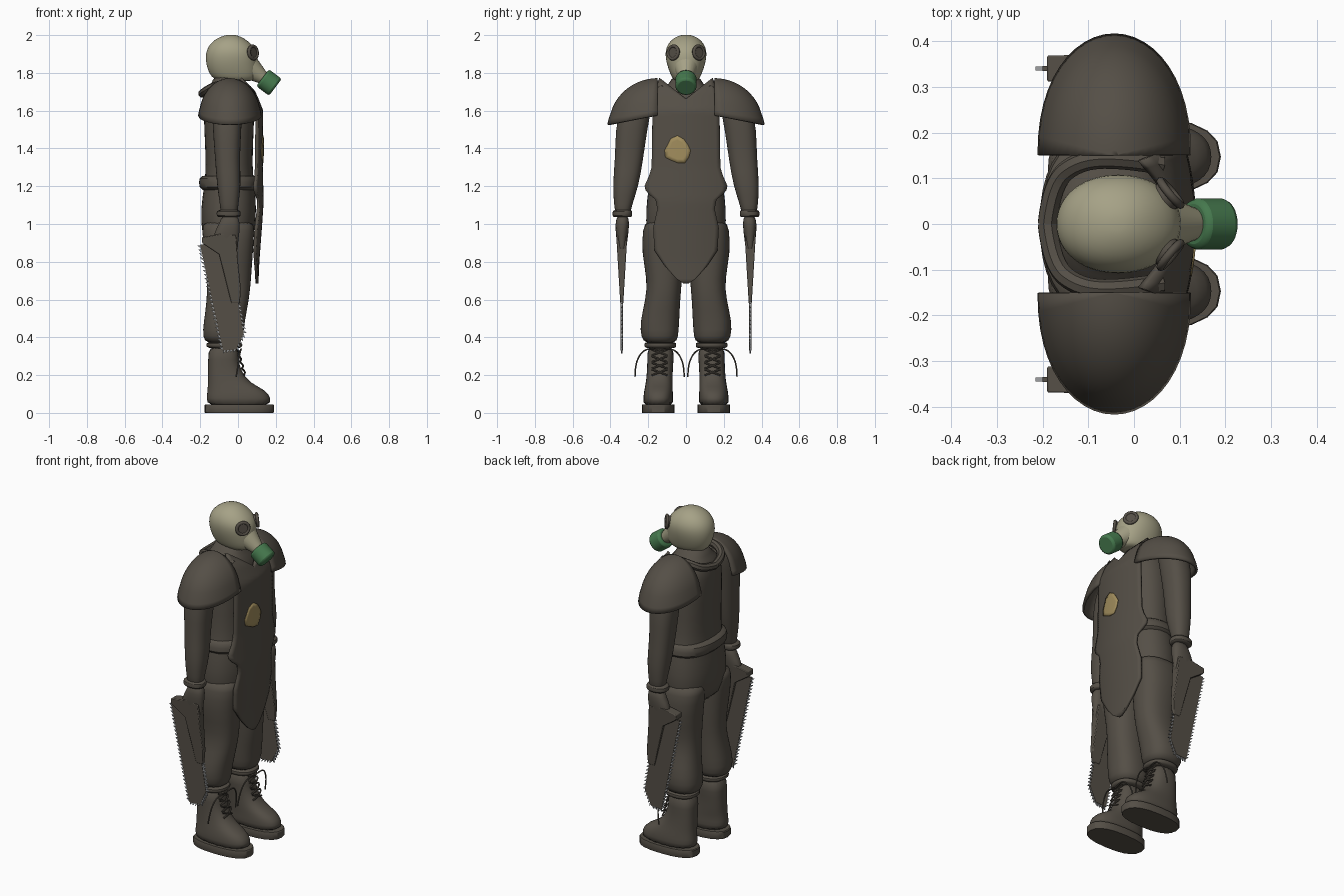
import bpy, bmesh, math
from mathutils import Vector

cube = bpy.data.objects.get("Cube")
if cube:
    bpy.data.objects.remove(cube, do_unlink=True)


def material(name, r, g, b):
    m = bpy.data.materials.new(name)
    m.use_nodes = True
    m.diffuse_color = (r, g, b, 1)
    shader = m.node_tree.nodes["Principled BSDF"]
    shader.inputs["Base Color"].default_value = (r, g, b, 1)
    shader.inputs["Roughness"].default_value = 0.8
    return m


CLOTH = material("dark cloth", .09, .078, .062)
BONE = material("pale rubber", .38, .36, .24)
GREEN = material("canister green", .06, .19, .075)
TAN = material("tan patch", .36, .27, .11)
STEEL = material("steel", .35, .36, .37)


def finish(obj, name, mat, mirror=False, subsurf=0, solid=0, bevel=0, angle=40):
    """Name, colour, shade and add the modifiers for one part."""
    obj.name = name
    obj.data.materials.clear()
    obj.data.materials.append(mat)
    bpy.ops.object.select_all(action='DESELECT')
    obj.select_set(True)
    bpy.context.view_layer.objects.active = obj
    bpy.ops.object.transform_apply(location=True, rotation=True, scale=True)
    bpy.ops.object.shade_smooth_by_angle(angle=math.radians(angle))
    if solid:
        m = obj.modifiers.new("thickness", 'SOLIDIFY')
        m.thickness = solid
        m.offset = 0
    if bevel:
        m = obj.modifiers.new("bevel", 'BEVEL')
        m.width = bevel
        m.segments = 2
    if subsurf:
        obj.modifiers.new("smooth", 'SUBSURF').levels = subsurf
        obj.modifiers["smooth"].render_levels = subsurf
    if mirror:
        m = obj.modifiers.new("mirror", 'MIRROR')
        m.use_axis = (False, True, False)
        m.use_mirror_merge = False
    return obj


def from_bmesh(bm, name, mat, **options):
    bmesh.ops.recalc_face_normals(bm, faces=bm.faces)
    mesh = bpy.data.meshes.new(name)
    bm.to_mesh(mesh)
    bm.free()
    obj = bpy.data.objects.new(name, mesh)
    bpy.context.collection.objects.link(obj)
    return finish(obj, name, mat, **options)


def skin(bm, rings, closed):
    """Join neighbouring rows of points with quads."""
    rows = [[bm.verts.new(p) for p in ring] for ring in rings]
    n = len(rows[0])
    for a, b in zip(rows, rows[1:]):
        for i in range(n if closed else n - 1):
            j = (i + 1) % n
            bm.faces.new((a[i], a[j], b[j], b[i]))
    return rows


def loft(name, mat, rows, power=0.85, n=20, **options):
    """Rows are z, back x, front x, inner y, outer y."""
    def ring(z, x0, x1, y0, y1):
        pts = []
        for i in range(n):
            a = math.tau * i / n
            c, s = math.cos(a), math.sin(a)
            c, s = (math.copysign(abs(v) ** power, v) for v in (c, s))
            pts.append(((x0 + x1 + (x1 - x0) * c) / 2, (y0 + y1 + (y1 - y0) * s) / 2, z))
        return pts
    bm = bmesh.new()
    rings = skin(bm, [ring(*r) for r in rows], True)
    bm.faces.new(rings[0])
    bm.faces.new(rings[-1])
    return from_bmesh(bm, name, mat, **{"subsurf": 1, "angle": 60, **options})


def centred(rows):
    return [(z, x0, x1, -y, y) for z, x0, x1, y in rows]


def lookup(table, z):
    """Straight-line interpolation in a falling table."""
    for (za, va), (zb, vb) in zip(table, table[1:]):
        if z >= zb:
            return va + (vb - va) * (za - z) / (za - zb)
    return table[-1][1]


def tube(name, mat, points, radius, **options):
    curve = bpy.data.curves.new(name, 'CURVE')
    curve.dimensions = '3D'
    curve.bevel_depth = radius
    curve.bevel_resolution = 2
    curve.resolution_u = 6
    spline = curve.splines.new('NURBS')
    spline.points.add(len(points) - 1)
    for p, co in zip(spline.points, points):
        p.co = (*co, 1)
    spline.order_u = 3
    spline.use_endpoint_u = True
    obj = bpy.data.objects.new(name, curve)
    bpy.context.collection.objects.link(obj)
    bpy.ops.object.select_all(action='DESELECT')
    obj.select_set(True)
    bpy.context.view_layer.objects.active = obj
    bpy.ops.object.convert(target='MESH')
    return finish(bpy.context.object, name, mat, **options)


def slab(bm, outline, y, half):
    """Upright x-z plate around y; half gives its half thickness at a height."""
    sides = [[bm.verts.new((x, y + s * half(z), z)) for x, z in outline] for s in (-1, 1)]
    bm.faces.new(sides[0])
    bm.faces.new(sides[1])
    for i in range(len(outline)):
        j = (i + 1) % len(outline)
        bm.faces.new((sides[0][i], sides[0][j], sides[1][j], sides[1][i]))


def turned(direction):
    return Vector(direction).to_track_quat('Z', 'Y').to_euler()


# Body
loft("torso", CLOTH, centred([
    (1.79, -.13, .03, .075), (1.74, -.14, .04, .085), (1.7, -.175, .07, .15), (1.64, -.185, .09, .175),
    (1.5, -.18, .085, .185), (1.3, -.17, .075, .18), (1.2, -.18, .09, .2),
    (1.08, -.2, .1, .215), (.95, -.195, .09, .215), (.86, -.16, .06, .16)]))
loft("belt", CLOTH, centred([
    (1.26, -.18, .09, .19), (1.25, -.21, .11, .205), (1.19, -.21, .115, .22),
    (1.17, -.18, .09, .19)]))
loft("legs", CLOTH, [
    (1.02, -.18, .08, .03, .21), (.98, -.195, .09, .015, .23), (.85, -.18, .08, .015, .237), (.7, -.165, .07, .02, .205),
    (.6, -.165, .06, .03, .215), (.48, -.183, .035, .035, .245), (.4, -.19, .03, .04, .24),
    (.365, -.165, .01, .055, .215)], mirror=True)
loft("trouser_cuffs", CLOTH, [
    (.375, -.15, .01, .06, .21), (.37, -.17, .025, .05, .222), (.35, -.17, .025, .05, .222),
    (.34, -.15, .01, .06, .21)], mirror=True)

# Boots with soles and laces
loft("boots", CLOTH, [
    (.36, -.16, .01, .062, .208), (.28, -.158, 0, .065, .205), (.22, -.16, .02, .07, .207),
    (.16, -.16, .06, .07, .213), (.12, -.163, .15, .07, .222), (.08, -.168, .175, .067, .227),
    (.03, -.168, .178, .067, .227)], power=.8, mirror=True)
loft("boot_soles", CLOTH, [
    (.045, -.174, .187, .062, .232), (.04, -.178, .19, .06, .234),
    (.005, -.178, .19, .06, .234), (0, -.174, .187, .062, .232)],
    power=.8, mirror=True, subsurf=0, angle=30)
for side in (-1, 1):
    ends = [(.012, 0, .33), (.02, .05, .345), (.01, .1, .32), (0, .13, .25), (-.01, .13, .19)]
    tube("lace_loop", CLOTH, [(x, .14 + side * y, z) for x, y, z in ends], .004, mirror=True)
    for k in range(4):
        z = .2 + .035 * k
        x = .035 - .03 * k / 3 + .01
        tube("lace_cross", CLOTH, [(x - .015, .14 - side * .04, z), (x, .14, z + .015),
                                   (x - .02, .14 + side * .04, z + .03)], .005, mirror=True)

# Apron: one curved sheet with a V neck and a rounded tail
WIDTH = [(1.77, .14), (1.72, .155), (1.6, .175), (1.3, .18), (1.25, .195), (1.2, .218),
         (1.17, .21), (1.13, .16), (1.08, .15), (.98, .172), (.86, .165), (.77, .105), (.71, .05), (.685, .012)]
FRONT = [(1.77, .03), (1.7, .085), (1.6, .125), (1.3, .123), (1.12, .128), (1, .12), (.8, .105), (.68, .1)]


def apron_x(y, z):
    return lookup(FRONT, z) - .8 * y * y


rings = []
for k in range(45):
    z = 1.77 - k * (1.77 - .685) / 44
    row = []
    for i in range(17):
        u = i / 8 - 1
        y = u * lookup(WIDTH, z)
        h = z if z < 1.55 else 1.55 + (z - 1.55) * (.5 + .5 * abs(u))
        row.append((apron_x(y, h), y, h))
    rings.append(row)
bm = bmesh.new()
skin(bm, rings, False)
from_bmesh(bm, "apron", CLOTH, solid=.016, angle=60)

# Irregular patch on the chest
edge = [.07, .062, .068, .078, .072, .06, .068, .074, .062, .066, .078, .07]
rings = []
for f in (.02, .35, .7, 1):
    ring = []
    for i, r in enumerate(edge):
        a = math.tau * i / len(edge)
        y, z = -.045 + f * r * math.cos(a), 1.39 + f * r * math.sin(a)
        ring.append((apron_x(y, z) + .011, y, z))
    rings.append(ring)
bm = bmesh.new()
bm.faces.new(skin(bm, rings, True)[0])
from_bmesh(bm, "chest_patch", TAN, solid=.004)

# Straps over the shoulders and behind the neck
tube("neck_strap", CLOTH, [(.06, .13, 1.71), (-.03, .145, 1.745), (-.12, .14, 1.735),
                           (-.18, .09, 1.7), (-.19, 0, 1.69)], .022, mirror=True)

# Shoulder pads: quarter domes
rings = []
for k in range(13):
    t = k / 12 * math.pi / 2 * .97
    flare = 1 + .04 * max(0, 1 - k / 2)
    row = []
    for i in range(25):
        a = math.pi * i / 24
        r = math.cos(t) * flare
        s = math.sin(a) ** .9 if 0 < i < 24 else 0
        row.append((-.043 - .155 * math.cos(a) * r, .15 + .25 * s * r,
                    1.575 - .05 * s + (.19 + .05 * s) * math.sin(t)))
    rings.append(row)
bm = bmesh.new()
top = skin(bm, rings, False)[-1]
bm.faces.new(top)
from_bmesh(bm, "shoulder_pads", CLOTH, solid=.014, mirror=True, angle=60)

# Arms, cuffs and hands
loft("arms", CLOTH, [
    (1.7, -.1, .01, .17, .28), (1.62, -.135, .02, .18, .35), (1.5, -.135, .02, .205, .375),
    (1.35, -.122, .008, .225, .375), (1.2, -.112, .018, .25, .39),
    (1.1, -.095, 0, .287, .38), (1.03, -.09, 0, .298, .374)], mirror=True)
loft("wrist_cuffs", CLOTH, [
    (1.075, -.1, .005, .29, .38), (1.07, -.115, .015, .284, .39), (1.04, -.115, .015, .284, .39),
    (1.035, -.1, .005, .29, .38)], mirror=True)
loft("hands", CLOTH, [
    (1.05, -.085, 0, .305, .365), (1, -.1, .012, .3, .375), (.95, -.13, .008, .305, .372),
    (.9, -.13, 0, .312, .366), (.84, -.09, .0, .318, .36)], mirror=True)

# Saws: tapered housing, thin bar and rows of teeth
bm = bmesh.new()
slab(bm, [(-.19, .93), (-.08, .95), (-.01, .94), (0, .8), (.015, .66), (.01, .58), (-.035, .58),
          (-.1, .84), (-.19, .9)], .34, lambda z: .008 + .022 * (z - .58) / .37)
from_bmesh(bm, "saw_housings", CLOTH, mirror=True, bevel=.004)
bm = bmesh.new()
bar = [(-.2, .89), (-.09, .9), (0, .6), (.03, .42), (-.01, .335), (-.08, .33)]
slab(bm, bar, .34, lambda z: .006)
from_bmesh(bm, "saw_bars", CLOTH, mirror=True)
bm = bmesh.new()
for a, b, count in ((bar[5], bar[0], 26), (bar[2], bar[3], 8), (bar[3], bar[4], 5), (bar[4], bar[5], 4)):
    a, b = Vector(a), Vector(b)
    step = (b - a) / count
    out = Vector((-step.y, step.x)).normalized() * .016
    for k in range(count):
        p = a + step * k
        slab(bm, [p, p + step * .8, p + step + out], .34, lambda z: .004)
from_bmesh(bm, "saw_teeth", STEEL, mirror=True)

# Masked head
loft("head", BONE, centred([
    (1.755, -.08, .07, .05), (1.765, -.13, .095, .07), (1.8, -.155, .108, .086), (1.84, -.168, .105, .1),
    (1.88, -.173, .105, .109), (1.92, -.168, .098, .11), (1.955, -.148, .07, .095),
    (1.982, -.115, .035, .07), (1.998, -.075, 0, .036), (2.002, -.05, -.025, .012)]), power=.95, n=24)
bpy.ops.mesh.primitive_cone_add(vertices=24, radius1=.07, radius2=.034, depth=.11,
                                location=(.09, 0, 1.805), rotation=turned((.8, 0, -.6)))
finish(bpy.context.object, "muzzle", BONE, bevel=.006)
bpy.ops.mesh.primitive_cylinder_add(vertices=32, radius=.056, depth=.085,
                                    location=(.164, 0, 1.749), rotation=turned((.8, 0, -.6)))
finish(bpy.context.object, "filter_canister", GREEN, bevel=.012)

# Eyepieces
spot, look = Vector((.08, .068, 1.908)), Vector((.77, .64, .1))
bpy.ops.mesh.primitive_torus_add(major_radius=.034, minor_radius=.009, major_segments=28,
                                 minor_segments=8, location=spot, rotation=turned(look))
finish(bpy.context.object, "eye_rims", CLOTH, mirror=True, angle=80)
bpy.ops.mesh.primitive_cylinder_add(vertices=28, radius=.034, depth=.03,
                                    location=spot - look * .012, rotation=turned(look))
finish(bpy.context.object, "eye_lenses", CLOTH, mirror=True)
